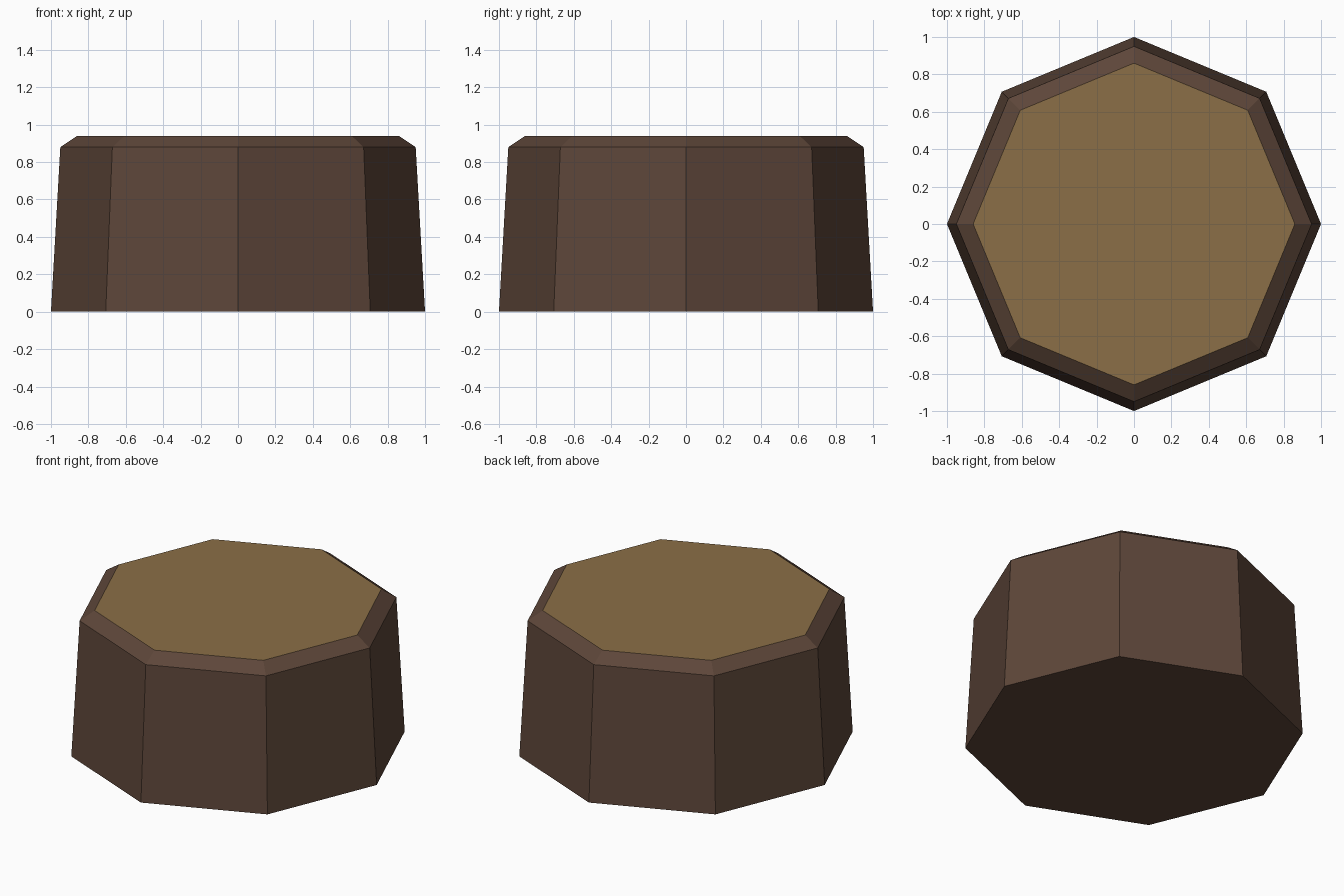
import bpy, bmesh, math

if "Cube" in bpy.data.objects:
    bpy.data.objects.remove(bpy.data.objects["Cube"])

SIDES = 8


def material(name, rgb):
    """Flat colour from 0-255 sRGB values, stored as linear."""
    def lin(c):
        c /= 255
        return c / 12.92 if c <= 0.04045 else ((c + 0.055) / 1.055) ** 2.4
    m = bpy.data.materials.new(name)
    m.diffuse_color = (*[lin(c) for c in rgb], 1)
    m.use_nodes = True
    m.node_tree.nodes["Principled BSDF"].inputs["Base Color"].default_value = m.diffuse_color
    return m


bark = material("bark brown", (93, 70, 57))
wood = material("cut wood tan", (139, 111, 71))

# Tapered octagonal stump: (radius, height) of each ring, with a bevelled rim
profile = [(1.0, 0.0), (0.95, 0.88), (0.86, 0.94)]
bm = bmesh.new()
rings = [[bm.verts.new((r * math.cos(math.tau * i / SIDES),
                        r * math.sin(math.tau * i / SIDES), z))
          for i in range(SIDES)] for r, z in profile]

# Bark sides and rim
for low, high in zip(rings, rings[1:]):
    for i in range(SIDES):
        j = (i + 1) % SIDES
        bm.faces.new((low[i], low[j], high[j], high[i]))

# Underside and cut wood top
bm.faces.new(rings[0][::-1])
bm.faces.new(rings[-1]).material_index = 1

mesh = bpy.data.meshes.new("stump")
bm.to_mesh(mesh)
bm.free()
mesh.materials.append(bark)
mesh.materials.append(wood)
stump = bpy.data.objects.new("stump", mesh)
bpy.context.collection.objects.link(stump)
